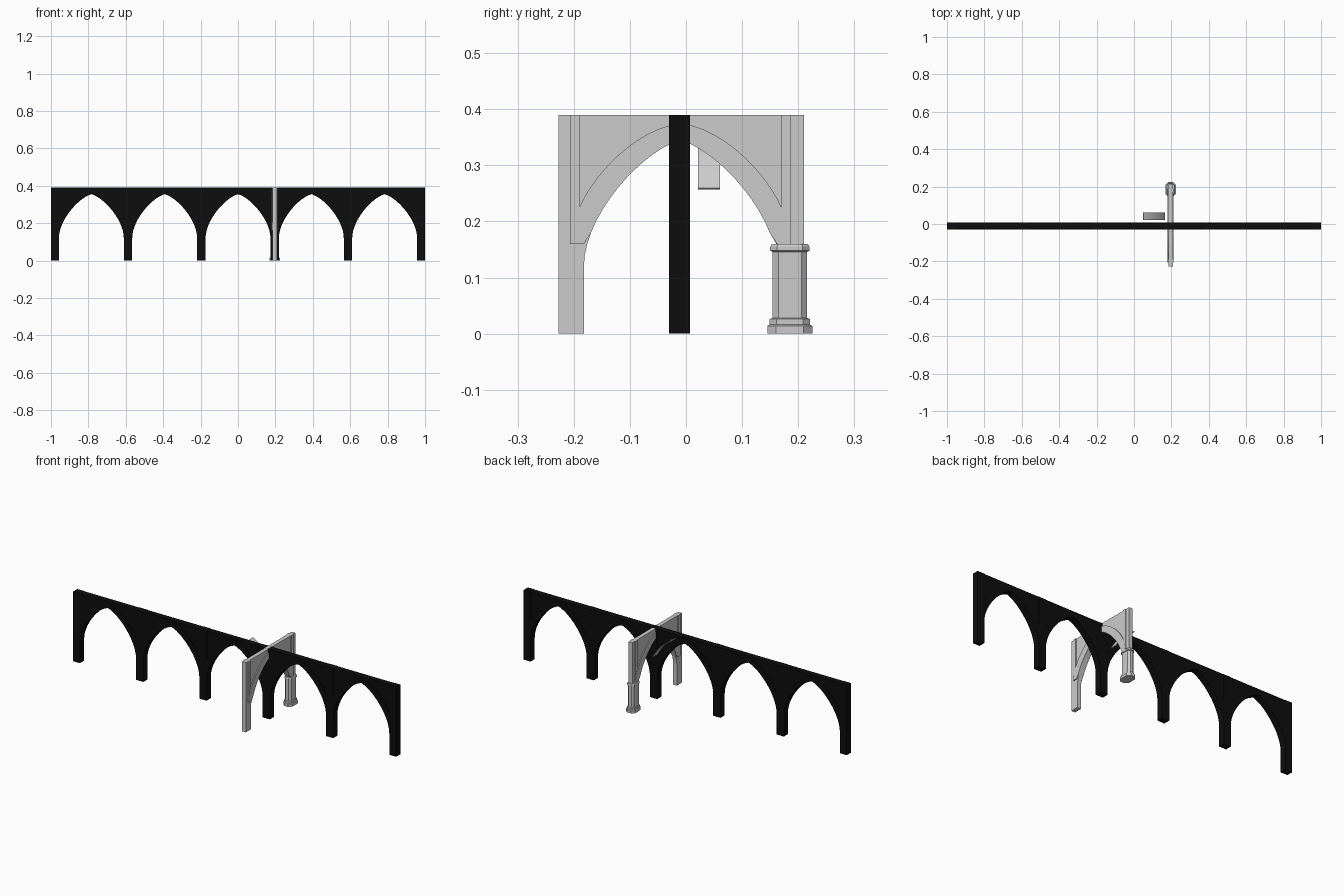
import bpy, bmesh, math
from mathutils import Vector

if "Cube" in bpy.data.objects:
    bpy.data.objects.remove(bpy.data.objects["Cube"])

BAY, CROSS_X, CROSS_Y = 0.392, 0.196, -0.01

black = bpy.data.materials.new("black_stone")
black.diffuse_color = (0.004, 0.004, 0.004, 1)
black.use_nodes = True
black.node_tree.nodes["Principled BSDF"].inputs["Base Color"].default_value = black.diffuse_color


def bezier(a, b, c, d, n=14):
    pts = []
    for i in range(n + 1):
        t = i / n
        s = 1 - t
        k = (s**3, 3*s*s*t, 3*s*t*t, t**3)
        pts.append(tuple(k[0]*a[j] + k[1]*b[j] + k[2]*c[j] + k[3]*d[j] for j in (0, 1)))
    return pts


def mirrored(half, cx=0):
    """Half arch (right side, spring to crown) -> full arch, left to right."""
    return [(cx - u, z) for u, z in half] + [(cx + u, z) for u, z in half[-2::-1]]


def slab(name, outline, centre, half, axis, mat=None):
    """Extrude a (u, z) outline along x or y, symmetric about centre."""
    bm = bmesh.new()
    place = (lambda u, z: (u, centre - half, z)) if axis == 'y' else (lambda u, z: (centre - half, u, z))
    face = bm.faces.new([bm.verts.new(place(u, z)) for u, z in outline])
    ext = bmesh.ops.extrude_face_region(bm, geom=[face])
    move = Vector((0, 2*half, 0)) if axis == 'y' else Vector((2*half, 0, 0))
    bmesh.ops.translate(bm, vec=move, verts=[g for g in ext['geom'] if isinstance(g, bmesh.types.BMVert)])
    return finish(name, bm, mat)


def finish(name, bm, mat=None):
    bmesh.ops.recalc_face_normals(bm, faces=bm.faces)
    me = bpy.data.meshes.new(name)
    bm.to_mesh(me)
    bm.free()
    ob = bpy.data.objects.new(name, me)
    bpy.context.collection.objects.link(ob)
    if mat:
        me.materials.append(mat)
    bpy.ops.object.select_all(action='DESELECT')
    ob.select_set(True)
    bpy.context.view_layer.objects.active = ob
    bpy.ops.object.shade_smooth_by_angle(angle=math.radians(25))
    return ob


def rect(u0, u1, z0, z1):
    return [(u0, z0), (u1, z0), (u1, z1), (u0, z1)]


# Shared half-arch curves
opening = bezier((0.1735, 0.12), (0.1735, 0.215), (0.07, 0.335), (0, 0.355))
wall_rib = bezier((0.1945, 0.16), (0.192, 0.25), (0.09, 0.365), (0, 0.384))

# Long black arcade wall with five pointed openings
outline = [(-1, 0.39), (-1, 0)]
for i in range(-2, 3):
    c = i * BAY
    outline += [(c - 0.1735, 0)] + mirrored(opening, c) + [(c + 0.1735, 0)]
outline += [(1, 0), (1, 0.39)]
slab("arcade_wall", outline, -0.0115, 0.0165, 'y', black)

# Raised arch bands, piers and vertical strips of the arcade
for i in range(-2, 3):
    c = i * BAY
    slab("arcade_arch_band", mirrored(opening, c) + mirrored(wall_rib, c)[::-1],
         -0.0115, 0.0185, 'y', black)
for i in range(6):
    c = -2.5 * BAY + i * BAY
    slab("arcade_pier", rect(max(c - 0.0225, -1), min(c + 0.0225, 1), 0, 0.39),
         -0.0115, 0.0185, 'y', black)

# Grey cross arch: one leg reaches the ground, the other rests on a column
inner = bezier((0.172, 0.12), (0.172, 0.21), (0.07, 0.325), (0, 0.345))
left = [(CROSS_Y - u, z) for u, z in inner]
right = [(CROSS_Y + u, z) for u, z in inner[::-1] if z > 0.165]
slab("cross_arch_wall", [(-0.227, 0.39), (-0.227, 0), (-0.182, 0)] + left + right[1:]
     + [(0.162, 0.158), (0.21, 0.158), (0.21, 0.39)], CROSS_X, 0.0115, 'x')

# Raised band around the cross arch
band_in = [(0.172, 0.16)] + [p for p in inner if p[1] > 0.165]
band_out = bezier((0.197, 0.16), (0.195, 0.25), (0.09, 0.365), (0, 0.375))
slab("cross_arch_band", mirrored(band_in, CROSS_Y) + mirrored(band_out, CROSS_Y)[::-1],
     CROSS_X, 0.0165, 'x')

# Raised vertical strips at both ends of the cross arch
for s in (-1, 1):
    u = sorted((CROSS_Y + s * 0.18, CROSS_Y + s * 0.197))
    slab("cross_arch_strip", rect(u[0], u[1], 0.17, 0.39), CROSS_X, 0.0155, 'x')

# Column: long octagon rings, (half x, half y, z)
rings = [(.028, .040, 0), (.028, .040, .014), (.023, .036, .016), (.023, .036, .026),
         (.019, .031, .028), (.019, .031, .146), (.0225, .035, .148), (.0225, .035, .155),
         (.020, .032, .160)]
bm = bmesh.new()
loops = []
for hx, hy, z in rings:
    k = 0.55 * hx
    pts = [(hx, hy - k), (hx - k, hy), (k - hx, hy), (-hx, hy - k),
           (-hx, k - hy), (k - hx, -hy), (hx - k, -hy), (hx, k - hy)]
    loops.append([bm.verts.new((CROSS_X + x, 0.185 + y, z)) for x, y in pts])
for a, b in zip(loops, loops[1:]):
    for j in range(8):
        bm.faces.new((a[j], a[(j + 1) % 8], b[(j + 1) % 8], b[j]))
bm.faces.new(loops[0])
bm.faces.new(loops[-1])
finish("column", bm)

# Short curved fragment behind the central arch
curve = bezier((0.05, 0.38), (0.092, 0.357), (0.135, 0.315), (0.165, 0.26), 8)
under = [(x - 0.003, z - 0.003) for x, z in curve[::-1]]
slab("curved_fragment", curve + under, 0.041, 0.02, 'y')
